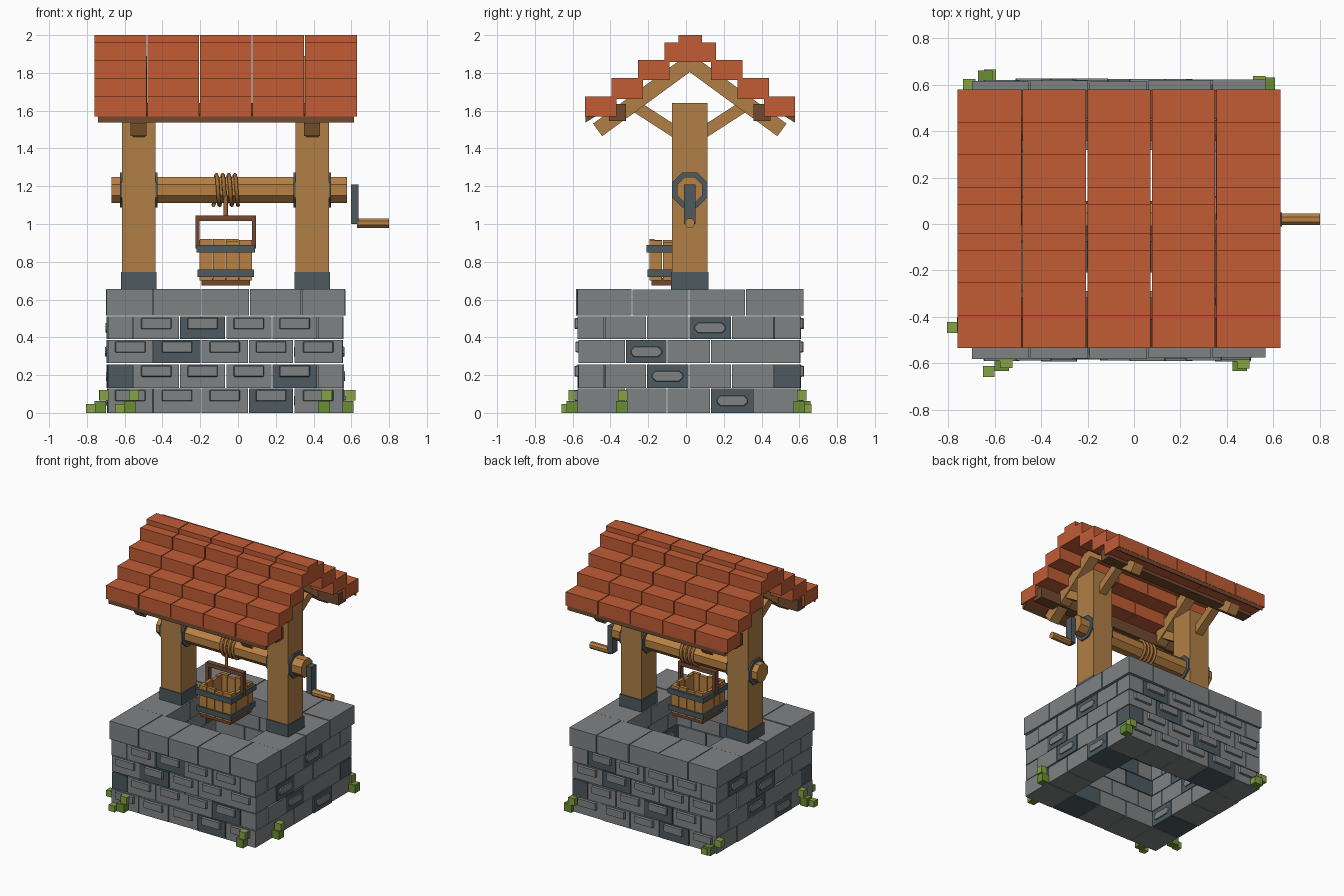
import bpy, bmesh, math, random
from mathutils import Vector

if "Cube" in bpy.data.objects:
    bpy.data.objects.remove(bpy.data.objects["Cube"])

random.seed(4)
CX, CY = -0.065, 0.02


def material(name, r, g, b):
    m = bpy.data.materials.new(name)
    lin = [((c / 255 + 0.055) / 1.055) ** 2.4 for c in (r, g, b)]
    m.diffuse_color = (*lin, 1)
    m.use_nodes = True
    m.node_tree.nodes["Principled BSDF"].inputs["Base Color"].default_value = m.diffuse_color
    return m


STONE = material("grey stone", 127, 130, 132)
SLATE = material("dark slate", 77, 90, 96)
WOOD = material("light wood", 176, 127, 70)
OAK = material("orange wood", 186, 129, 66)
DARK = material("dark wood", 114, 74, 48)
ROPE = material("rope", 160, 108, 55)
TILE = material("roof tile", 193, 92, 53)
MOSS = material("moss", 134, 162, 70)
MOSS2 = material("deep moss", 104, 142, 52)


def solid(bm, base, top):
    """Closed solid between two matching polygons."""
    a = [bm.verts.new(p) for p in base]
    b = [bm.verts.new(p) for p in top]
    n = len(a)
    bm.faces.new(a[::-1])
    bm.faces.new(b)
    for i in range(n):
        bm.faces.new((a[i], a[(i + 1) % n], b[(i + 1) % n], b[i]))


def finish(name, bm, mat):
    bmesh.ops.recalc_face_normals(bm, faces=bm.faces)
    me = bpy.data.meshes.new(name)
    bm.to_mesh(me)
    bm.free()
    me.materials.append(mat)
    ob = bpy.data.objects.new(name, me)
    bpy.context.collection.objects.link(ob)
    return ob


def add_box(bm, x0, x1, y0, y1, z0, z1):
    q = [(x0, y0), (x1, y0), (x1, y1), (x0, y1)]
    solid(bm, [(x, y, z0) for x, y in q], [(x, y, z1) for x, y in q])


def boxes(name, mat, items):
    bm = bmesh.new()
    for it in items:
        add_box(bm, *it)
    return finish(name, bm, mat)


def x_prisms(name, mat, items):
    """Each item: yz outline, x start, x end."""
    bm = bmesh.new()
    for pts, x0, x1 in items:
        solid(bm, [(x0, y, z) for y, z in pts], [(x1, y, z) for y, z in pts])
    return finish(name, bm, mat)


def octagon(y, z, r):
    r /= math.cos(math.pi / 8)
    return [(y + r * math.cos(math.pi / 8 + i * math.pi / 4),
             z + r * math.sin(math.pi / 8 + i * math.pi / 4)) for i in range(8)]


def beam(p, q, t):
    """yz outline of a straight beam of thickness t."""
    p, q = Vector(p), Vector(q)
    d = (q - p).normalized() * t / 2
    n = Vector((-d.y, d.x))
    return [tuple(v) for v in (p + n, q + n, q - n, p - n)]


def panel(bm, centre, n, w, h, cut, depth):
    """Raised plate with cut corners on a block face of normal n."""
    c, n = Vector(centre), Vector(n)
    u, v = n.cross((0, 0, 1)), Vector((0, 0, 1))

    def ring(a, b, off):
        pts = [(a - cut, -b), (a, cut - b), (a, b - cut), (a - cut, b),
               (cut - a, b), (-a, b - cut), (-a, cut - b), (cut - a, -b)]
        return [c + u * s + v * t + n * off for s, t in pts]
    solid(bm, ring(w / 2, h / 2, -0.01), ring(w / 2 - .006, h / 2 - .005, depth))


# Stone courses: rings of separate blocks, joints staggered on every other course
ZS = [(0, .128), (.132, .257), (.263, .385), (.391, .509)]
XS = ([-.69, -.45, -.195, .055, .295, .555], [-.69, -.555, -.31, -.065, .18, .42, .555])
YS = ([-.57, -.32, -.10, .13, .36, .605], [-.57, -.43, -.21, .015, .24, .465, .605])
DARKS = {"front": [(3,), (0, 4), (1,), (2,)], "back": [(1,), (2, 5), (3,), (4,)],
         "right": [(3,), (2,), (1,), (3,)], "left": [(1,), (3,), (2,), (4,)]}
T, G = .25, .003
light, dark, plates = bmesh.new(), bmesh.new(), bmesh.new()
for k, (z0, z1) in enumerate(ZS):
    xs, ys = XS[k % 2], YS[k % 2]
    zc, nx, ny = (z0 + z1) / 2, len(xs) - 1, len(ys) - 1
    for side, s in (("front", -1), ("back", 1)):
        for i in range(nx):
            is_dark = i in DARKS[side][k]
            end = i in (0, nx - 1)
            d = (ys[1] - ys[0]) if end else T
            j = random.uniform(-.006, .006)
            a, b = (ys[0] + j, ys[0] + d - G) if s < 0 else (ys[-1] - d + G, ys[-1] + j)
            add_box(dark if is_dark else light, xs[i] + G, xs[i + 1] - G, a, b, z0, z1)
            if not (end and k % 2):
                panel(plates, ((xs[i] + xs[i + 1]) / 2, a if s < 0 else b, z1 - .036),
                      (0, s, 0), .165, .064, .004, .016)
    for side, s in (("left", -1), ("right", 1)):
        for i in range(1, ny - 1):
            is_dark = i in DARKS[side][k]
            j = random.uniform(-.006, .006)
            a, b = (xs[0] + j, xs[0] + T) if s < 0 else (xs[-1] - T, xs[-1] + j)
            add_box(dark if is_dark else light, a, b, ys[i] + G, ys[i + 1] - G, z0, z1)
            if is_dark:
                yc = (ys[i] + ys[i + 1]) / 2
                for x, n in ((a, -1), (b, 1)):
                    panel(plates, (x, yc, zc), (n, 0, 0), .17, .06, .018, .008)
finish("wall_blocks", light, STONE)
finish("dark_wall_blocks", dark, SLATE)
finish("block_panels", plates, STONE)

# Capstones
caps = []
cx = [-.70, -.45, -.195, .06, .335, .57]
for i in range(5):
    j = random.uniform(-.004, .004)
    for y0, y1 in ((-.578 + j, -.288), (.318, .618 + j)):
        caps.append((cx[i] + G, cx[i + 1] - G, y0, y1, .515, .655))
for y0, y1 in ((-.282, .012), (.018, .312)):
    caps += [(-.70, -.42, y0, y1, .515, .652), (.29, .57, y0, y1, .515, .652)]
boxes("capstones", STONE, caps)

# Posts, iron shoes, axle collars, rafters and knee braces (mirrored pairs)
posts, shoes, collars, rafters, braces = [], [], [], [], []
for px in (-.525, .393):
    posts.append((px - .088, px + .088, CY - .093, CY + .093, .65, 1.64))
    shoes.append((px - .094, px + .094, CY - .1, CY + .1, .653, .745))
    for x0, x1 in ((px - .1, px - .086), (px + .086, px + .1)):
        collars.append((octagon(CY, 1.18, .093), x0, x1))
    for s in (-1, 1):
        rafters.append((beam((CY, 1.855), (CY + s * .488, 1.498), .082), px - .042 + s * .001, px + .042 + s * .001))
        braces.append((beam((CY + s * .05, 1.47), (CY + s * .29, 1.625), .062), px - .032, px + .032))
boxes("posts", WOOD, posts)
boxes("post_shoes", SLATE, shoes)
x_prisms("axle_collars", SLATE, collars)
x_prisms("rafters", WOOD, rafters)
x_prisms("knee_braces", WOOD, braces)

# Windlass axle and crank
x_prisms("axle", OAK, [(octagon(CY, 1.18, .068), -.67, .578)])
boxes("crank_arm", SLATE, [(.597, .638, CY - .03, CY + .03, 1.0, 1.21)])
x_prisms("crank_handle", OAK, [(octagon(CY, 1.005, .025), .63, .80)])

# Rope: coil on the axle, then a straight drop to the bucket
cu = bpy.data.curves.new("rope_coil", "CURVE")
cu.dimensions = "3D"
cu.bevel_depth, cu.bevel_resolution = .011, 1
sp = cu.splines.new("POLY")
N, TURNS = 56, 4
sp.points.add(N)
for i in range(N + 1):
    t = i / N
    a = 2 * math.pi * TURNS * t - math.pi / 2
    sp.points[i].co = (-.13 + .13 * t, CY + .08 * math.cos(a), 1.18 + .08 * math.sin(a), 1)
sp = cu.splines.new("POLY")
sp.points.add(1)
sp.points[0].co = (CX, CY - .07, 1.15, 1)
sp.points[1].co = (CX, CY - .07, 1.03, 1)
cu.materials.append(ROPE)
rope = bpy.data.objects.new("rope_coil", cu)
bpy.context.collection.objects.link(rope)
bpy.context.view_layer.objects.active = rope
rope.select_set(True)
bpy.ops.object.convert(target="MESH")

# Square bucket: staves, iron bands, base and handle
BX, BY = CX, -.055


def square_frame(h, t, z0, z1):
    return [(BX - h, BX + h, BY - h, BY - h + t, z0, z1), (BX - h, BX + h, BY + h - t, BY + h, z0, z1),
            (BX - h, BX - h + t, BY - h + t, BY + h - t, z0, z1),
            (BX + h - t, BX + h, BY - h + t, BY + h - t, z0, z1)]


staves = []
H, W = .138, .276 / 4
for i in range(4):
    a, b = -H + i * W + .002, -H + (i + 1) * W - .002
    for s in (-1, 1):
        top = .912 + random.uniform(-.008, .008)
        lo, hi = sorted((s * H, s * (H - .025)))
        staves.append((BX + a, BX + b, BY + lo, BY + hi, .70, top))
        staves.append((BX + lo, BX + hi, BY + a, BY + b, .70, top - .003))
boxes("bucket_staves", OAK, staves)
boxes("bucket_bands", SLATE, square_frame(.154, .02, .85, .89) + square_frame(.15, .016, .72, .76))
boxes("bucket_base", DARK, [(BX - .128, BX + .128, BY - .128, BY + .128, .675, .715)])
boxes("bucket_handle", DARK, [(BX - .16, BX + .16, BY - .02, BY + .02, 1.015, 1.045),
                              (BX - .16, BX - .138, BY - .02, BY + .02, .87, 1.015),
                              (BX + .138, BX + .16, BY - .02, BY + .02, .87, 1.015)])

# Roof: stepped tile rows on both slopes plus a two-step ridge
RC, tiles = .022, []
for c in range(5):
    x0 = -.76 + c * .278 + (.003 if c else 0)
    x1 = -.76 + (c + 1) * .278 - (.003 if c < 4 else 0)
    for r0, r1, z0, z1 in ((.39, .556, 1.57, 1.675), (.25, .417, 1.663, 1.772), (.11, .277, 1.762, 1.868)):
        tiles.append((x0, x1, RC - r1, RC - r0, z0, z1))
        tiles.append((x0, x1, RC + r0, RC + r1, z0, z1))
    tiles.append((x0, x1, RC - .137, RC + .137, 1.858, 1.962))
    tiles.append((x0, x1, RC - .062, RC + .062, 1.955, 2.0))
boxes("roof_tiles", TILE, tiles)

# Purlins and sloping eave boards
boxes("purlins", DARK, [(-.74, .615, CY + s * .382 - .045, CY + s * .382 + .045, 1.545, 1.635) for s in (-1, 1)])
x_prisms("eave_boards", DARK, [([(RC + s * .554, 1.537), (RC + s * .554, 1.572), (RC + s * .43, 1.64),
                                 (RC + s * .43, 1.615)], -.74, .615) for s in (-1, 1)])

# Moss tufts round the foot of the wall
upper = [(-.705, -.42), (-.55, -.595), (.47, -.597), (.595, -.335), (-.71, .60), (.54, .612)]
lower = [(-.73, -.43), (-.57, -.603), (.455, -.602), (.58, -.34), (-.64, .63), (.575, .60)]
loose = [(-.78, -.445), (-.625, -.635), (-.62, .64)]
boxes("moss_tops", MOSS, [(x - .027, x + .027, y - .025, y + .025, .065, .12) for x, y in upper]
      + [(x - .025, x + .025, y - .024, y + .024, 0, .048) for x, y in loose])
boxes("moss_bottoms", MOSS2, [(x - .031, x + .031, y - .03, y + .03, 0, .064) for x, y in lower])
